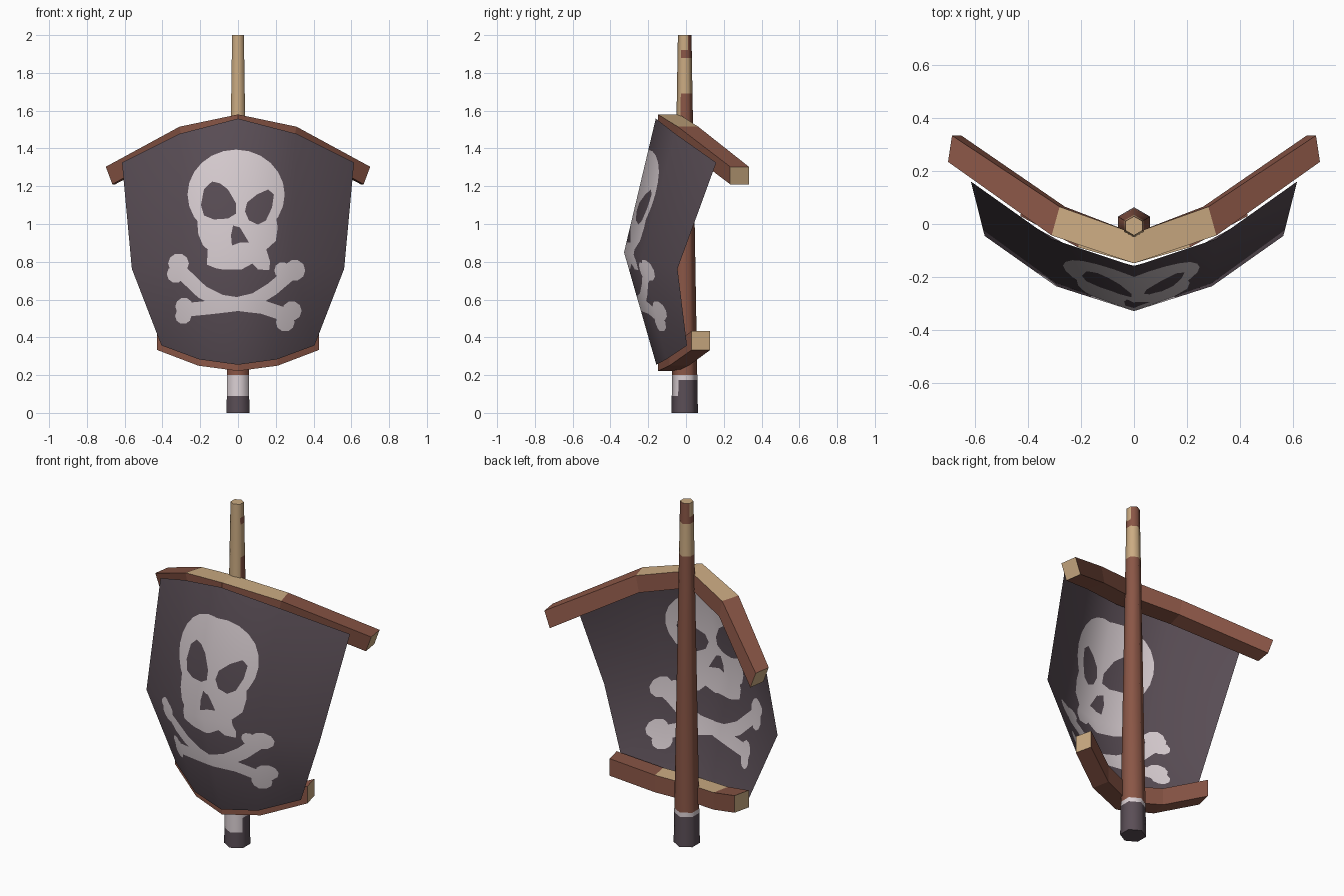
import bpy, bmesh, math
from mathutils import Vector
from mathutils.geometry import delaunay_2d_cdt

if "Cube" in bpy.data.objects:
    bpy.data.objects.remove(bpy.data.objects["Cube"])


def material(name, hex_code):
    lin = [((int(hex_code[i:i + 2], 16) / 255 + 0.055) / 1.055) ** 2.4 for i in (0, 2, 4)]
    m = bpy.data.materials.new(name)
    m.diffuse_color = (*lin, 1)
    m.use_nodes = True
    m.node_tree.nodes["Principled BSDF"].inputs["Base Color"].default_value = m.diffuse_color
    return m


MATS = [material("dark cloth", "5A4E56"), material("bone white", "DACFD3"),
        material("brown wood", "8A5646"), material("tan wood", "CBAB82")]
DARK, BONE, BROWN, TAN = range(4)


def make_object(name, verts, faces, mats, fix_normals=True):
    me = bpy.data.meshes.new(name)
    me.from_pydata(verts, [], faces)
    for m in MATS:
        me.materials.append(m)
    for p, i in zip(me.polygons, mats):
        p.material_index = i
    if fix_normals:
        bm = bmesh.new()
        bm.from_mesh(me)
        bmesh.ops.recalc_face_normals(bm, faces=bm.faces)
        bm.to_mesh(me)
        bm.free()
    ob = bpy.data.objects.new(name, me)
    bpy.context.collection.objects.link(ob)
    return ob


# ---- mast: tapered hexagonal pole, painted in bands per side ----
levels = [0, 0.09, 0.175, 0.2, 1.5, 1.69, 1.88, 1.92, 2]
front_bands = [DARK, BONE, BONE, BROWN, TAN, TAN, TAN, TAN]
side_bands = [DARK, DARK, BONE, BROWN, BROWN, TAN, BROWN, TAN]
back_bands = [DARK, DARK, BONE, BROWN, BROWN, TAN, BROWN, BROWN]
side_order = [side_bands, back_bands, back_bands, side_bands, front_bands, front_bands]
verts, faces, mats = [], [], []
for z in levels:
    r = 0.07 + (0.036 - 0.07) * z / 2
    for k in range(6):
        a = math.radians(60 * k - 30)
        verts.append((r * math.cos(a), r * math.sin(a) - 0.007, z))
for i in range(len(levels) - 1):
    for k in range(6):
        a, b = 6 * i + k, 6 * i + (k + 1) % 6
        faces.append((a, b, b + 6, a + 6))
        mats.append(side_order[k][i])
faces += [(5, 4, 3, 2, 1, 0), tuple(range(len(verts) - 6, len(verts)))]
mats += [DARK, TAN]
mast = make_object("mast", verts, faces, mats)
bpy.context.view_layer.objects.active = mast
mast.select_set(True)
bpy.ops.object.shade_smooth_by_angle(angle=math.radians(65))


# ---- yards: square beams bent through five stations ----
def yard(name, stations):
    """Half stations from the middle out: front x, back x, front y, back y, top z, bottom z, inset of bottom."""
    full = [(s, -1) for s in reversed(stations[1:])] + [(s, 1) for s in stations]
    verts, faces, mats = [], [], []
    for (xf, xb, yf, yb, zt, zb, d), m in full:
        verts += [(m * xf, yf, zt), (m * xb, yb, zt), (m * (xb - d), yb, zb), (m * (xf - d), yf, zb)]
    for i in range(len(full) - 1):
        for k in range(4):
            a, b = 4 * i + k, 4 * i + (k + 1) % 4
            faces.append((a, b, b + 4, a + 4))
            mats.append(TAN if k == 0 and i in (1, 2) else BROWN)   # worn top
    n = len(verts)
    faces += [(0, 1, 2, 3), (n - 4, n - 3, n - 2, n - 1)]            # cut ends
    mats += [TAN, TAN]
    return make_object(name, verts, faces, mats)


yard("upper_yard", [(0, 0, -0.148, -0.035, 1.58, 1.48, 0),
                    (0.31, 0.28, -0.043, 0.065, 1.515, 1.42, 0.02),
                    (0.70, 0.685, 0.234, 0.333, 1.303, 1.21, 0.035)])
yard("lower_yard", [(0, 0, -0.148, -0.045, 0.32, 0.222, 0),
                    (0.21, 0.19, -0.088, 0.015, 0.35, 0.25, 0),
                    (0.428, 0.405, 0.03, 0.128, 0.433, 0.333, 0)])

# ---- sail: coarse 5 x 3 sheet used as the shape to paint on ----
rows = [[(0, -0.157, 0.255), (0.205, -0.105, 0.283), (0.405, 0.005, 0.357)],
        [(0, -0.328, 0.85), (0.294, -0.234, 0.825), (0.562, -0.045, 0.763)],
        [(0, -0.16, 1.558), (0.308, -0.057, 1.478), (0.614, 0.16, 1.325)]]
base = bmesh.new()
grid = [[base.verts.new(p) for p in [(-x, y, z) for x, y, z in r[:0:-1]] + r] for r in rows]
for j in range(2):
    for i in range(4):
        base.faces.new((grid[j][i], grid[j][i + 1], grid[j + 1][i + 1], grid[j + 1][i]))
bmesh.ops.triangulate(base, faces=base.faces[:])
base.normal_update()
base.verts.index_update()


def sheet_point(x, z):
    """Position, normal and inside-ness of a front-view point on the sheet."""
    best = (-9,)
    for f in base.faces:
        a, b, c = (v.co for v in f.verts)
        det = (b.z - c.z) * (a.x - c.x) + (c.x - b.x) * (a.z - c.z)
        u = ((b.z - c.z) * (x - c.x) + (c.x - b.x) * (z - c.z)) / det
        v = ((c.z - a.z) * (x - c.x) + (a.x - c.x) * (z - c.z)) / det
        w = (u, v, 1 - u - v)
        if min(w) > best[0]:
            best = (min(w), w, f)
    low, w, f = best
    y = sum(k * q.co.y for k, q in zip(w, f.verts))
    n = sum((k * q.normal for k, q in zip(w, f.verts)), Vector())
    return (x, y, z), n.normalized(), low


# ---- painted emblem outlines in front view ----
def ellipse(cx, cz, rx, rz, n=14):
    return [(cx + rx * math.cos(2 * math.pi * k / n), cz + rz * math.sin(2 * math.pi * k / n))
            for k in range(n)]


def strip(path, half):
    up, down = [], []
    for i, p in enumerate(path):
        a, b = Vector(path[max(i - 1, 0)]), Vector(path[min(i + 1, len(path) - 1)])
        t = (b - a).normalized() * half
        up.append((p[0] - t.y, p[1] + t.x))
        down.append((p[0] + t.y, p[1] - t.x))
    return up + down[::-1]


jaw = [(-.217, 1.03), (-.21, .945), (-.185, .886), (-.16, .865), (-.165, .785), (-.115, .765),
       (-.085, .76), (.02, .76), (.075, .79), (.105, .76), (.165, .755), (.17, .80), (.15, .865),
       (.20, .91), (.21, .98), (.20, 1.05)]
left_eye = [(-.137, 1.225), (-.18, 1.185), (-.196, 1.10), (-.18, 1.045), (-.127, 1.024),
            (-.053, 1.029), (-.01, 1.055), (-.01, 1.108), (-.053, 1.183), (-.095, 1.215)]
right_eye = [(.16, 1.183), (.10, 1.156), (.048, 1.114), (.037, 1.066), (.058, 1.019),
             (.106, .997), (.148, 1.019), (.18, 1.087), (.19, 1.156)]
nose = [(-.026, .992), (.01, .982), (.058, .902), (.01, .902), (-.032, .886), (-.037, .94)]
bone_a = [(-.30, .745), (-.19, .64), (-.09, .59), (.02, .573), (.13, .56), (.25, .52)]
bone_b = [(.28, .74), (.18, .655), (.09, .60), (-.02, .573), (-.13, .56), (-.28, .545)]
knobs = [(-.315, .79, .055), (-.33, .735, .047), (.285, .54, .052), (.25, .48, .05),
         (.3, .755, .056), (.235, .755, .043), (-.285, .563, .047), (-.29, .513, .043)]
light = [ellipse(-.01, 1.156, .257, .238, 24), jaw, strip(bone_a, .036), strip(bone_b, .036)]
light += [ellipse(x, z, r, r, 10) for x, z, r in knobs]
holes = [left_eye, right_eye, nose]


def inside(p, poly):
    odd = False
    for (x1, z1), (x2, z2) in zip(poly, poly[1:] + poly[:1]):
        if (z1 > p[1]) != (z2 > p[1]) and p[0] < x1 + (p[1] - z1) * (x2 - x1) / (z2 - z1):
            odd = not odd
    return odd


# cut the emblem outlines into the sheet
pts = [Vector((v.co.x, v.co.z)) for v in base.verts]
edges = [(e.verts[0].index, e.verts[1].index) for e in base.edges]
for poly in light + holes:
    s = len(pts)
    pts += [Vector(p) for p in poly]
    edges += [(s + k, s + (k + 1) % len(poly)) for k in range(len(poly))]
flat, _, tris, *_ = delaunay_2d_cdt(pts, edges, [], 0, 1e-5)
verts, normals = zip(*[sheet_point(p.x, p.y)[:2] for p in flat])
faces, mats = [], []
for t in tris:
    c = sum((flat[i] for i in t), Vector((0, 0))) / 3
    if sheet_point(c.x, c.y)[2] < -1e-4:
        continue
    faces.append(tuple(t))
    painted = any(inside(c, q) for q in light) and not any(inside(c, q) for q in holes)
    mats.append(BONE if painted else DARK)
sail = make_object("sail", verts, faces, mats, fix_normals=False)
base.free()
# smooth shading that follows the coarse sheet
for p in sail.data.polygons:
    p.use_smooth = True
sail.data.normals_split_custom_set_from_vertices([tuple(n) for n in normals])
